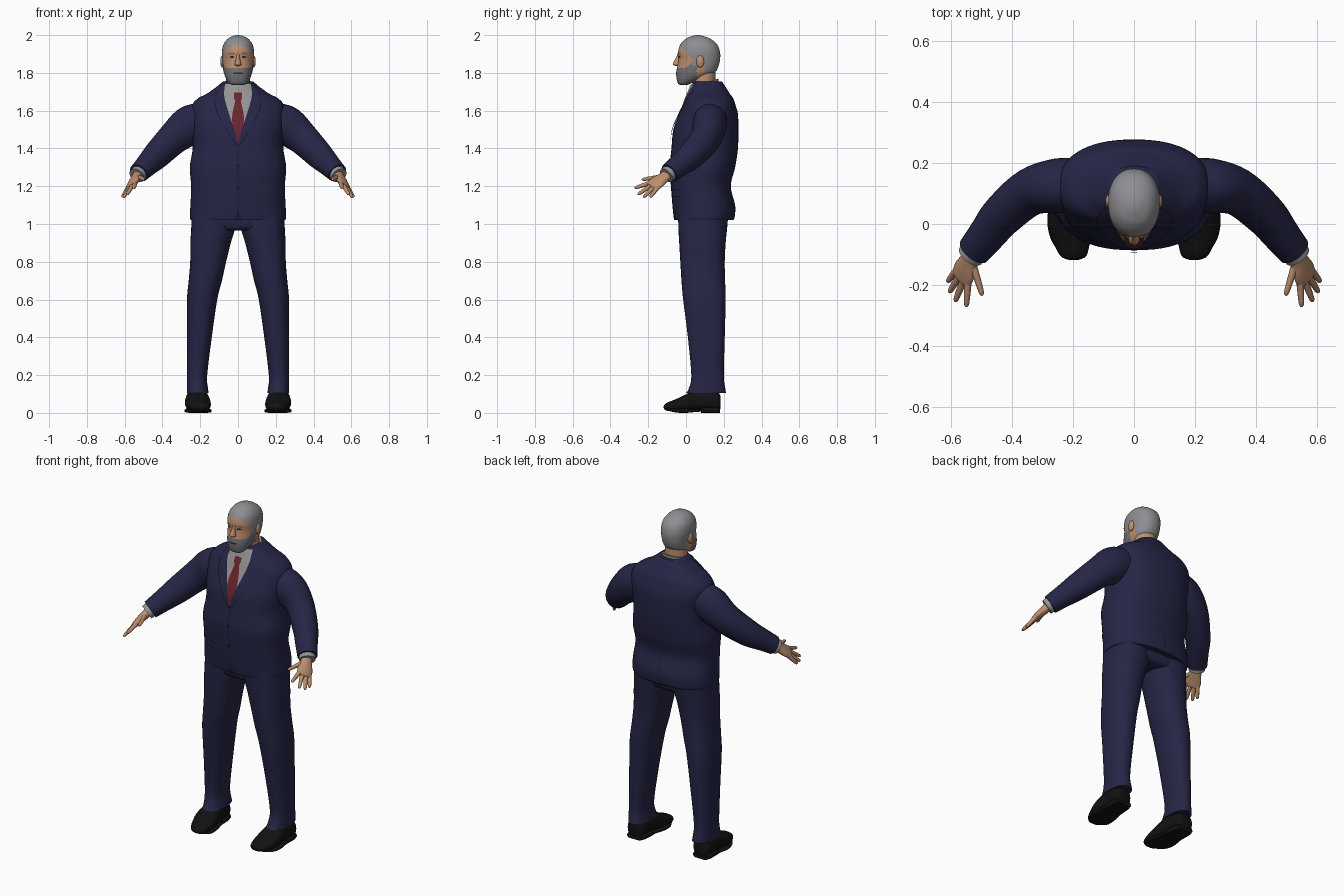
import bpy, bmesh
from math import cos, sin, pi, radians
from mathutils import Vector

cube = bpy.data.objects.get("Cube")
if cube:
    bpy.data.objects.remove(cube)


def material(name, r, g, b):
    m = bpy.data.materials.new(name)
    m.use_nodes = True
    m.diffuse_color = (r, g, b, 1)
    node = next(n for n in m.node_tree.nodes if n.type == "BSDF_PRINCIPLED")
    node.inputs["Base Color"].default_value = (r, g, b, 1)
    node.inputs["Roughness"].default_value = 0.8
    return m


NAVY = material("navy cloth", .019, .019, .062)
SEAM = material("dark navy seam", .010, .010, .032)
SKIN = material("skin", .50, .27, .16)
HAIR = material("grey hair", .27, .27, .29)
BEARD = material("grey beard", .17, .17, .18)
SHIRT = material("grey shirt", .30, .29, .29)
TIE = material("dark red tie", .14, .018, .028)
BLACK = material("black leather", .006, .006, .006)
DARK = material("dark eyes", .03, .02, .016)


def finish(name, bm, mats, rule=None):
    me = bpy.data.meshes.new(name)
    for f in bm.faces:
        f.smooth = True
        if rule:
            f.material_index = rule(f.calc_center_median())
    bm.to_mesh(me)
    bm.free()
    for m in mats:
        me.materials.append(m)
    me.set_sharp_from_angle(angle=radians(50))
    ob = bpy.data.objects.new(name, me)
    bpy.context.scene.collection.objects.link(ob)
    return ob


def spline(rows, sub):
    """Smooth curve through the rows of numbers."""
    out = []
    for i in range(len(rows) - 1):
        a, b = rows[max(i - 1, 0)], rows[i]
        c, d = rows[i + 1], rows[min(i + 2, len(rows) - 1)]
        for k in range(sub):
            t = k / sub
            out.append(tuple(
                q + .5 * t * (r - p + t * (2 * p - 5 * q + 4 * r - s + t * (3 * (q - r) + s - p)))
                for p, q, r, s in zip(a, b, c, d)))
    return out + [tuple(rows[-1])]


def loft(name, rings, mats, power=2.0, n=32, rule=None):
    """Skin over rings given as centre and two half-axis vectors."""
    bm = bmesh.new()
    loops = []
    for centre, u, v in rings:
        loop = []
        for k in range(n):
            c, s = cos(2 * pi * k / n), sin(2 * pi * k / n)
            a = abs(c) ** (2 / power) * (1 if c > 0 else -1)
            b = abs(s) ** (2 / power) * (1 if s > 0 else -1)
            loop.append(bm.verts.new(centre + u * a + v * b))
        loops.append(loop)
    for lo, hi in zip(loops, loops[1:]):
        for k in range(n):
            j = (k + 1) % n
            bm.faces.new((lo[k], lo[j], hi[j], hi[k]))
    bm.faces.new(loops[0])
    bm.faces.new(loops[-1])
    bmesh.ops.recalc_face_normals(bm, faces=bm.faces)
    return finish(name, bm, mats, rule)


def stack(name, rows, mats, side=1, **kw):
    """Upright form: rows are height, middle x, half width, front y, back y."""
    return loft(name, [(Vector((side * cx, (f + b) / 2, z)), Vector((rx, 0, 0)),
                        Vector((0, (b - f) / 2, 0))) for z, cx, rx, f, b in rows], mats, **kw)


def lengthwise(name, rows, mats, side, **kw):
    """Form along y: rows are y, middle x, half width, bottom, top."""
    return loft(name, [(Vector((side * cx, y, (lo + hi) / 2)), Vector((rx, 0, 0)),
                        Vector((0, 0, (hi - lo) / 2))) for y, cx, rx, lo, hi in rows], mats, **kw)


def tube(name, rows, mats, side=1, across=None, sub=5, **kw):
    """Limb along a path: rows are x, y, z, half width, half thickness."""
    pts = spline(rows, sub)
    rings = []
    for i, p in enumerate(pts):
        a, b = pts[max(i - 1, 0)], pts[min(i + 1, len(pts) - 1)]
        t = (Vector(b[:3]) - Vector(a[:3])).normalized()
        u = Vector(across) if across else t.cross(Vector((0, 0, 1)))
        u = (u - t * u.dot(t)).normalized()
        v = u.cross(t) * p[4]
        ring = [Vector(p[:3]), u * p[3], v]
        for w in ring:
            w.x *= side
        rings.append(ring)
    return loft(name, rings, mats, **kw)


def plate(name, body, power, rows, mat, lift, side=1, back=False, cols=6):
    """Thin panel lying on a body: rows are height, left x, right x."""
    bm = bmesh.new()
    grid = []
    for z, x0, x1 in spline(rows, 4):
        lo, hi = next(((p, q) for p, q in zip(body, body[1:]) if p[0] <= z <= q[0]), body[-2:])
        t = (z - lo[0]) / (hi[0] - lo[0])
        _, cx, rx, f, b = [p + (q - p) * t for p, q in zip(lo, hi)]
        line = []
        for k in range(cols + 1):
            x = x0 + (x1 - x0) * k / cols
            depth = (b - f) / 2 * max(0, 1 - abs(x / rx) ** power) ** (1 / power)
            y = (f + b) / 2 + (depth + lift) * (1 if back else -1)
            line.append(bm.verts.new((side * x, y, z)))
        grid.append(line)
    for p, q in zip(grid, grid[1:]):
        for k in range(cols):
            face = bm.faces.new((p[k], q[k], q[k + 1], p[k + 1]))
            face.normal_update()
            if (face.normal.y > 0) != back:
                face.normal_flip()
    return finish(name, bm, [mat])


def ball(name, centre, radii, mat):
    bm = bmesh.new()
    bmesh.ops.create_uvsphere(bm, u_segments=20, v_segments=12, radius=1)
    for v in bm.verts:
        v.co = Vector(c + r * k for c, r, k in zip(centre, radii, v.co))
    return finish(name, bm, [mat])


# Jacket body
TP = 2.4
torso = spline([
    (1.02, 0, .25, -.062, .25), (1.04, 0, .255, -.066, .258), (1.1, 0, .252, -.072, .26),
    (1.2, 0, .248, -.08, .237), (1.3, 0, .255, -.086, .26), (1.4, 0, .24, -.077, .275),
    (1.5, 0, .243, -.067, .277), (1.58, 0, .248, -.035, .275), (1.63, 0, .243, -.012, .262),
    (1.665, 0, .212, 0, .25), (1.69, 0, .165, .012, .232), (1.725, 0, .115, .025, .21),
    (1.755, 0, .08, .04, .19)], 5)
stack("jacket_body", torso, [NAVY], power=TP, n=64)

# Shirt front, tie and jacket trim
plate("shirt_front", torso, TP, [(1.74, -.07, .07), (1.68, -.075, .075), (1.6, -.055, .055),
                                 (1.5, -.022, .022), (1.43, -.002, .002)], SHIRT, .003, cols=12)
plate("tie_blade", torso, TP, [(1.655, -.014, .014), (1.57, -.031, .031), (1.49, -.024, .024),
                               (1.43, -.003, .003)], TIE, .007)
plate("tie_knot", torso, TP, [(1.695, -.02, .02), (1.67, -.022, .022), (1.65, -.013, .013)], TIE, .009)
plate("front_seam", torso, TP, [(1.43, -.002, .002), (1.2, -.002, .002), (1.08, -.003, .003),
                                (1.022, -.02, .02)], SEAM, .004)
plate("back_vent", torso, TP, [(1.2, -.002, .002), (1.1, -.002, .002), (1.022, -.003, .003)],
      SEAM, .004, back=True)
for z in (1.31, 1.19):
    plate("jacket_button", torso, TP, [(z + .01, -.004, .004), (z, -.01, .01), (z - .01, -.004, .004)],
          SEAM, .007)
for s, tag in ((1, "left"), (-1, "right")):
    plate(tag + "_lapel", torso, TP, [(1.745, .068, .08), (1.68, .073, .12), (1.6, .053, .115),
                                      (1.5, .02, .062), (1.42, 0, .012)], NAVY, .008, s)
    plate(tag + "_shirt_collar_point", torso, TP, [(1.735, .012, .07), (1.69, .024, .07),
                                                   (1.64, .046, .05)], SHIRT, .007, s)
    plate(tag + "_pocket_flap", torso, TP, [(1.185, .11, .2), (1.16, .11, .2), (1.145, .112, .198)],
          NAVY, .006, s)

# Trousers
stack("trouser_seat", spline([(.965, 0, .17, 0, .18), (.985, 0, .225, -.03, .21),
                              (1.08, 0, .24, -.045, .225)], 5), [NAVY], power=2.5, n=48)
leg = spline([
    (.105, .213, .058, 0, .212), (.13, .215, .056, .015, .208), (.2, .217, .054, .028, .2),
    (.4, .205, .066, .01, .205), (.6, .19, .08, -.015, .21), (.7, .173, .088, -.024, .207),
    (.8, .158, .095, -.03, .205), (.9, .145, .107, -.036, .21), (.97, .133, .115, -.04, .217),
    (1.06, .128, .117, -.042, .225)], 6)

# Finger paths: knuckle, tip and thickness
fingers = {
    "index": ((.545, -.193, 1.217), (.55, -.272, 1.19)),
    "middle": ((.557, -.179, 1.209), (.587, -.255, 1.155)),
    "ring": ((.569, -.165, 1.201), (.606, -.225, 1.141)),
    "little": ((.581, -.151, 1.193), (.612, -.19, 1.141)),
    "thumb": ((.528, -.135, 1.25), (.497, -.235, 1.235)),
}
ACROSS = (.6, .7, -.4)

for s, tag in ((1, "left"), (-1, "right")):
    stack(tag + "_trouser_leg", leg, [NAVY], side=s, power=2.3, n=40)

    # Shoe: upper, sole and heel
    lengthwise(tag + "_shoe_upper", spline([
        (-.118, .198, .015, .025, .035), (-.105, .199, .042, .012, .052), (-.06, .205, .06, .008, .07),
        (0, .213, .068, .008, .098), (.06, .215, .06, .012, .125), (.13, .218, .055, .012, .125),
        (.17, .22, .05, .012, .11), (.182, .22, .035, .02, .09)], 4), [BLACK], s, power=2.4)
    lengthwise(tag + "_shoe_sole", spline([
        (-.114, .2, .026, .018, .032), (-.06, .205, .063, .003, .022), (0, .213, .071, 0, .022),
        (.07, .216, .063, .006, .022), (.178, .22, .05, .006, .022)], 4), [BLACK], s, power=4)
    lengthwise(tag + "_shoe_heel", [(.08, .216, .058, 0, .03), (.15, .219, .056, 0, .03),
                                    (.18, .22, .045, 0, .03)], [BLACK], s, power=5)

    # Sleeve and cuff
    tube(tag + "_sleeve", [
        (.16, .13, 1.565, .085, .08), (.25, .125, 1.525, .09, .105), (.34, .105, 1.455, .078, .088),
        (.43, .03, 1.365, .07, .075), (.48, -.032, 1.315, .062, .062), (.525, -.088, 1.27, .055, .052)],
        [NAVY], s)
    tube(tag + "_shirt_cuff", [(.51, -.07, 1.285, .045, .042), (.536, -.104, 1.257, .045, .042)],
         [SHIRT], s)

    # Hand
    tube(tag + "_palm", [
        (.525, -.09, 1.268, .03, .026), (.54, -.12, 1.244, .034, .024), (.555, -.152, 1.221, .044, .02),
        (.565, -.177, 1.203, .042, .016), (.569, -.186, 1.196, .034, .009)], [SKIN], s, ACROSS)
    for finger, (base, tip) in fingers.items():
        a, b = Vector(base), Vector(tip)
        rows = [(*a.lerp(b, t), r, r) for t, r in ((0, .0125), (.5, .011), (.85, .009), (.96, .006), (1, .002))]
        tube(tag + "_" + finger + "_finger", rows, [SKIN], s, ACROSS, sub=3, n=12)

# Neck and shirt collar
stack("neck", [(1.68, 0, .068, .03, .16), (1.76, 0, .063, .035, .155), (1.83, 0, .062, .03, .155)], [SKIN])
tilt = Vector((0, .073, .022))
loft("shirt_collar", [(Vector((0, .1, z)), Vector((w, 0, 0)), tilt) for z, w in ((1.69, .082), (1.748, .073))],
     [SHIRT])

# Head, with hair and beard areas
HP = 2.2
head = spline([
    (1.735, 0, .03, -.03, .005), (1.745, 0, .046, -.043, .03), (1.77, 0, .063, -.05, .09),
    (1.8, 0, .075, -.052, .15), (1.83, 0, .08, -.047, .17), (1.87, 0, .083, -.04, .18),
    (1.91, 0, .085, -.042, .18), (1.95, 0, .077, -.03, .165), (1.98, 0, .055, -.002, .13),
    (1.996, 0, .025, .035, .09), (2.0, 0, .005, .058, .066)], 8)


def head_colour(c):
    if c.z > 1.87 and c.y > -.037 + (1.95 - c.z):
        return 1
    if (c.y > .1 and c.z > 1.79) or (.03 < c.y < .058 and c.z > 1.84):
        return 1
    if c.y < .058 and c.z < 1.825 + .6 * max(0, c.y + .01):
        return 2
    return 0


stack("head", head, [SKIN, HAIR, BEARD], power=HP, n=72, rule=head_colour)
stack("nose", spline([(1.836, 0, .008, -.052, -.03), (1.843, 0, .018, -.068, -.03),
                      (1.855, 0, .015, -.068, -.03), (1.88, 0, .009, -.053, -.03),
                      (1.9, 0, .007, -.044, -.03)], 4), [SKIN], n=20)
plate("mouth", head, HP, [(1.803, -.022, .022), (1.798, -.026, .026), (1.794, -.02, .02)], DARK, .002)
for s, tag in ((1, "left"), (-1, "right")):
    ball(tag + "_ear", (s * .083, .075, 1.86), (.011, .021, .032), SKIN)
    plate(tag + "_eye", head, HP, [(1.889, .025, .039), (1.884, .021, .044), (1.879, .026, .038)],
          DARK, .002, s)
    plate(tag + "_eyebrow", head, HP, [(1.907, .022, .045), (1.902, .015, .052), (1.898, .015, .05)],
          BEARD, .003, s)
